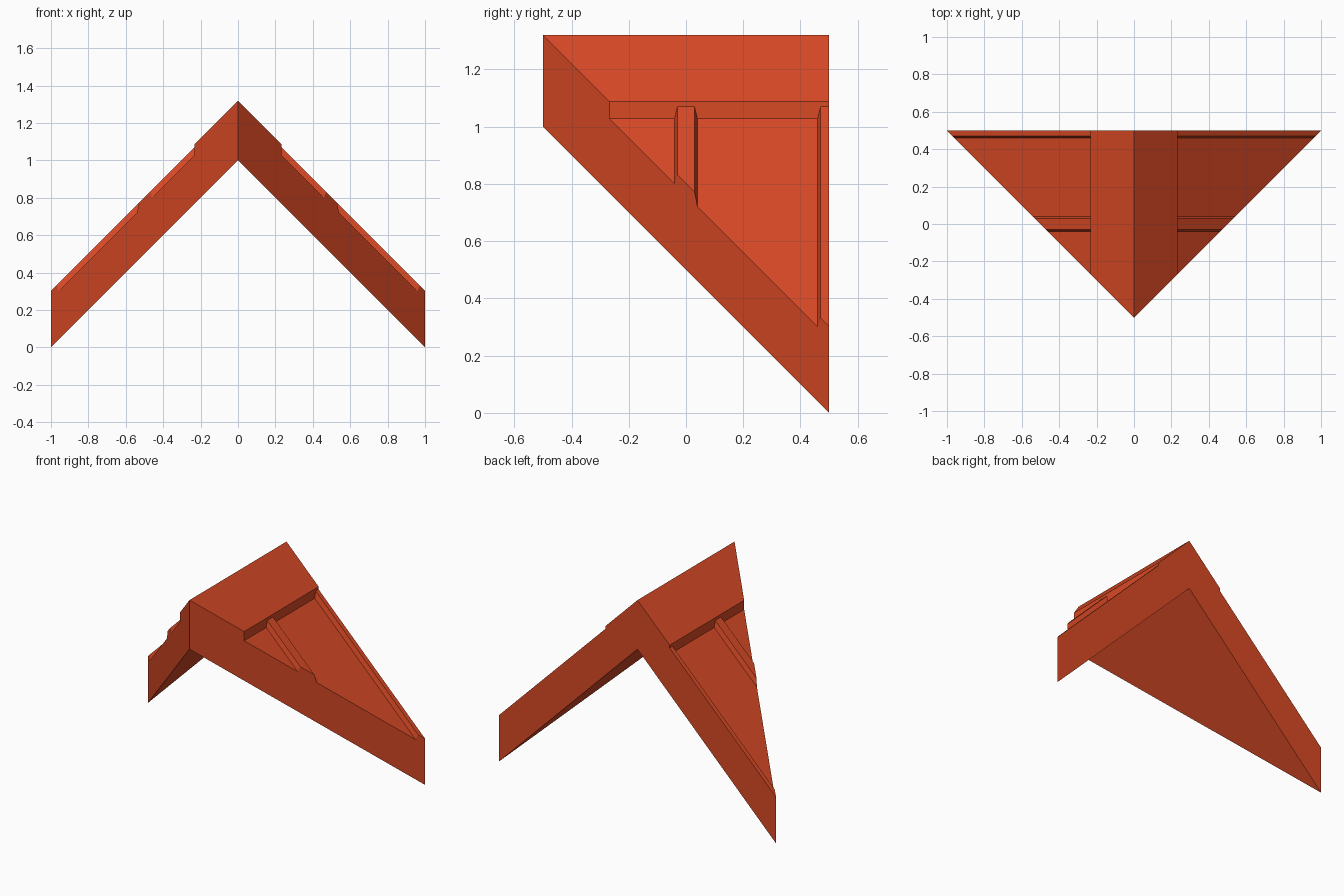
import bpy
import bmesh

cube = bpy.data.objects.get("Cube")
if cube:
    bpy.data.objects.remove(cube, do_unlink=True)

paint = bpy.data.materials.new("orange_red_roof")
paint.use_nodes = True
colour = (0.69, 0.067, 0.018, 1)
paint.diffuse_color = colour
paint.node_tree.nodes["Principled BSDF"].inputs["Base Color"].default_value = colour

CAP = 0.232      # half width of the ridge cap
PAN = 1.26       # height of the roof pan plane at x = 0
SEAM = 0.042     # height of the raised seams


def loft(name, ring_a, ring_b, open_centre=False):
    """Join two matching rings into a solid, then mirror it across x."""
    bm = bmesh.new()
    a = [bm.verts.new(p) for p in ring_a]
    b = [bm.verts.new(p) for p in ring_b]
    bm.faces.new(a)
    bm.faces.new(b)
    n = len(a)
    for i in range(n - 1 if open_centre else n):
        j = (i + 1) % n
        bm.faces.new((a[i], a[j], b[j], b[i]))
    bmesh.ops.remove_doubles(bm, verts=bm.verts[:], dist=1e-5)
    bmesh.ops.dissolve_degenerate(bm, edges=bm.edges[:], dist=1e-5)
    bmesh.ops.recalc_face_normals(bm, faces=bm.faces[:])
    mesh = bpy.data.meshes.new(name)
    bm.to_mesh(mesh)
    bm.free()
    mesh.materials.append(paint)
    obj = bpy.data.objects.new(name, mesh)
    bpy.context.collection.objects.link(obj)
    obj.modifiers.new("Mirror", 'MIRROR').use_clip = True
    # make sure the sheared half faces outward
    if sum(p.normal.y * p.area for p in mesh.polygons if p.normal.y > 0.99) <= 0:
        mesh.flip_normals()
    return obj


# Roof slab with raised ridge cap, its front end cut back at 45 degrees
section = [(0, 1), (1, 0), (1, PAN - 1), (CAP, PAN - CAP),
           (CAP, 1.32 - CAP), (0, 1.32)]
loft("roof_slab",
     [(x, x - 0.5, z) for x, z in section],
     [(x, 0.5, z) for x, z in section], open_centre=True)


# Raised seams running down the slope, trimmed to the same diagonal
def seam(name, profile):
    upper = [(CAP, y, PAN - CAP + h) for y, h in profile]
    lower = [(y + 0.5, y, PAN - y - 0.5 + h) for y, h in profile]
    loft(name, upper, lower)


seam("middle_seam", [(-0.04, 0), (-0.03, SEAM), (0.03, SEAM), (0.04, 0)])
seam("back_seam", [(0.46, 0), (0.47, SEAM), (0.5, SEAM), (0.5, 0)])
